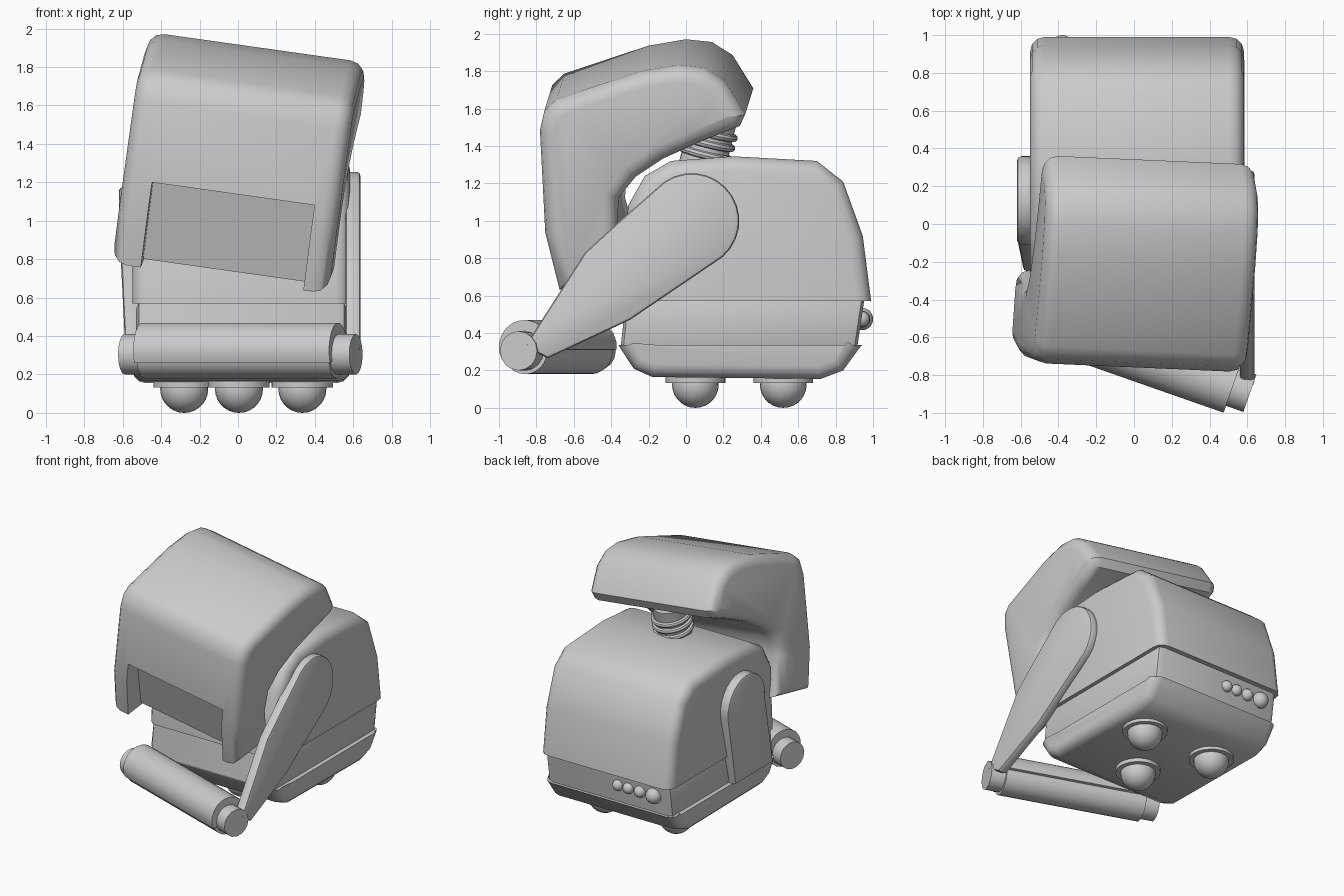
import bpy, bmesh
from math import pi, sin, cos, radians
from mathutils import Matrix, Vector

if "Cube" in bpy.data.objects:
    bpy.data.objects.remove(bpy.data.objects["Cube"])


def smooth(ob, angle=35):
    bpy.ops.object.select_all(action='DESELECT')
    ob.select_set(True)
    bpy.context.view_layer.objects.active = ob
    bpy.ops.object.shade_smooth_by_angle(angle=radians(angle))


def finish(bm, name):
    bmesh.ops.recalc_face_normals(bm, faces=bm.faces[:])
    me = bpy.data.meshes.new(name)
    bm.to_mesh(me)
    bm.free()
    ob = bpy.data.objects.new(name, me)
    bpy.context.collection.objects.link(ob)
    smooth(ob)
    return ob


def prism(name, profile, x0, x1, bevel=0.0, segs=3, sharp_z=None):
    """Side profile (y, z) swept along x, rim edges rounded except those at sharp_z."""
    bm = bmesh.new()
    cap = bm.faces.new([bm.verts.new((x0, y, z)) for y, z in profile])
    ext = bmesh.ops.extrude_face_region(bm, geom=[cap], use_keep_orig=True)
    for v in ext['geom']:
        if isinstance(v, bmesh.types.BMVert):
            v.co.x = x1
    bmesh.ops.recalc_face_normals(bm, faces=bm.faces[:])
    if bevel:
        rim = [e for e in bm.edges
               if abs(e.verts[0].co.x - e.verts[1].co.x) < 1e-6
               and not (sharp_z is not None
                        and all(abs(v.co.z - sharp_z) < 1e-4 for v in e.verts))]
        bmesh.ops.bevel(bm, geom=rim, offset=bevel, segments=segs, profile=0.5,
                        affect='EDGES', clamp_overlap=False)
    return finish(bm, name)


def arc(c, r, a0, a1, n):
    return [(c[0] + r * cos(a0 + (a1 - a0) * i / n),
             c[1] + r * sin(a0 + (a1 - a0) * i / n)) for i in range(n + 1)]


def sphere(name, loc, r):
    bm = bmesh.new()
    bmesh.ops.create_uvsphere(bm, u_segments=24, v_segments=14, radius=r,
                              matrix=Matrix.Translation(loc))
    return finish(bm, name)


def cylinder(name, matrix, r, depth, sides=24):
    bm = bmesh.new()
    bmesh.ops.create_cone(bm, cap_ends=True, segments=sides, radius1=r, radius2=r,
                          depth=depth, matrix=matrix)
    return finish(bm, name)


# Body: upper shell, waist band and chamfered tray
prism("body_shell", [(-0.34, 0.57), (0.99, 0.57), (0.945, 0.92), (0.84, 1.21),
                     (0.70, 1.32), (0.25, 1.345), (-0.08, 1.32), (-0.22, 1.24),
                     (-0.31, 1.08)], -0.55, 0.582, 0.075, 3, 0.57)
prism("waist_band", [(-0.35, 0.32), (0.915, 0.32), (0.955, 0.59), (-0.32, 0.59)],
      -0.53, 0.565, 0.05, 2)
prism("base_tray", [(-0.36, 0.335), (-0.345, 0.31), (-0.28, 0.21), (-0.18, 0.165),
                    (0.72, 0.155), (0.84, 0.20), (0.92, 0.31), (0.94, 0.335)],
      -0.55, 0.585, 0.07, 3, 0.335)

# Ball wheels with collars
for i, (x, y) in enumerate([(0.005, 0.05), (-0.28, 0.52), (0.335, 0.52)]):
    sphere(f"ball_wheel_{i}", (x, y, 0.125), 0.125)
    cylinder(f"wheel_collar_{i}", Matrix.Translation((x, y, 0.15)), 0.16, 0.035)

# Row of rear lights
for i, (x, r) in enumerate([(-0.07, 0.042), (-0.16, 0.042), (-0.26, 0.045), (-0.38, 0.06)]):
    sphere(f"rear_light_{i}", (x, 0.94, 0.475), r)

# Neck: leaning post with spring coils
lean = Matrix.Translation((0.035, 0.11, 1.39)) @ Matrix.Rotation(radians(-14), 4, 'X')
cylinder("neck_post", lean, 0.125, 0.38)
for i, dz in enumerate((-0.03, 0.03, 0.085)):
    bpy.ops.mesh.primitive_torus_add(major_radius=0.13, minor_radius=0.02,
                                     major_segments=28, minor_segments=8)
    coil = bpy.context.object
    coil.name = f"neck_coil_{i}"
    coil.matrix_world = lean @ Matrix.Translation((0, 0, dz)) @ Matrix.Rotation(0.08, 4, 'Y')
    smooth(coil)

# Head: hood profile with recessed face opening, tilted and slightly turned
head = prism("head_hood", [(-0.66, 0.69), (-0.735, 1.0), (-0.76, 1.55), (-0.735, 1.66),
                           (-0.67, 1.72), (-0.22, 1.87), (-0.02, 1.905), (0.12, 1.89),
                           (0.23, 1.82), (0.34, 1.64), (0.31, 1.575), (0.10, 1.49),
                           (-0.10, 1.40), (-0.25, 1.30), (-0.34, 1.19), (-0.35, 1.05),
                           (-0.27, 0.76)], -0.595, 0.545, 0.08, 3)
cutter = prism("face_cutter", [(-1.0, 0.5), (0.1, 0.5), (0.1, 0.735), (-0.52, 0.735),
                               (-0.64, 1.137), (-1.0, 1.137)], -0.44, 0.415)
cutter.hide_render = True
cut = head.modifiers.new("face_opening", 'BOOLEAN')
cut.operation = 'DIFFERENCE'
cut.solver = 'EXACT'
cut.object = cutter
bpy.context.view_layer.objects.active = head
bpy.ops.object.modifier_apply(modifier=cut.name)
bpy.data.objects.remove(cutter)
smooth(head)
head.data.transform(Matrix.Translation((0.043, 0, 1.3))
                    @ Matrix.Rotation(radians(-2.5), 4, 'Z')
                    @ Matrix.Rotation(radians(8), 4, 'Y')
                    @ Matrix.Translation((0, 0, -1.3)))

# Right arm: teardrop plate reaching the roller hub
prism("right_arm", arc((0.03, 1.0), 0.255, radians(-62), radians(125), 14)
      + [(-0.36, 0.995), (-0.54, 0.83), (-0.79, 0.44), (-0.86, 0.33), (-0.74, 0.265),
         (-0.30, 0.47)], 0.56, 0.637, 0.02, 2)

# Left arm: hangs down and leans into the body
left = prism("left_arm", arc((0.125, 0.94), 0.235, -0.1, pi + 0.1, 14)
             + [(-0.25, 0.34), (0.22, 0.34)], -0.62, -0.53, 0.02, 2)
for v in left.data.vertices:
    v.co.x += max(0, 1.0 - v.co.z) * 0.05

# Scrubbing roller: hood, drum and end hubs, swung forward on the right
swing = Matrix.Translation((0.012, -0.685, 0)) @ Matrix.Rotation(radians(-19.3), 4, 'Z')
hood = prism("roller_hood", arc((0, 0.325), 0.145, radians(-5), radians(207), 12),
             -0.54, 0.54)
hood.data.transform(swing)
along_x = Matrix.Translation((0, 0, 0.305)) @ Matrix.Rotation(pi / 2, 4, 'Y')
cylinder("roller_drum", swing @ along_x, 0.125, 1.06)
cylinder("roller_hubs", swing @ along_x, 0.105, 1.275, 16)
